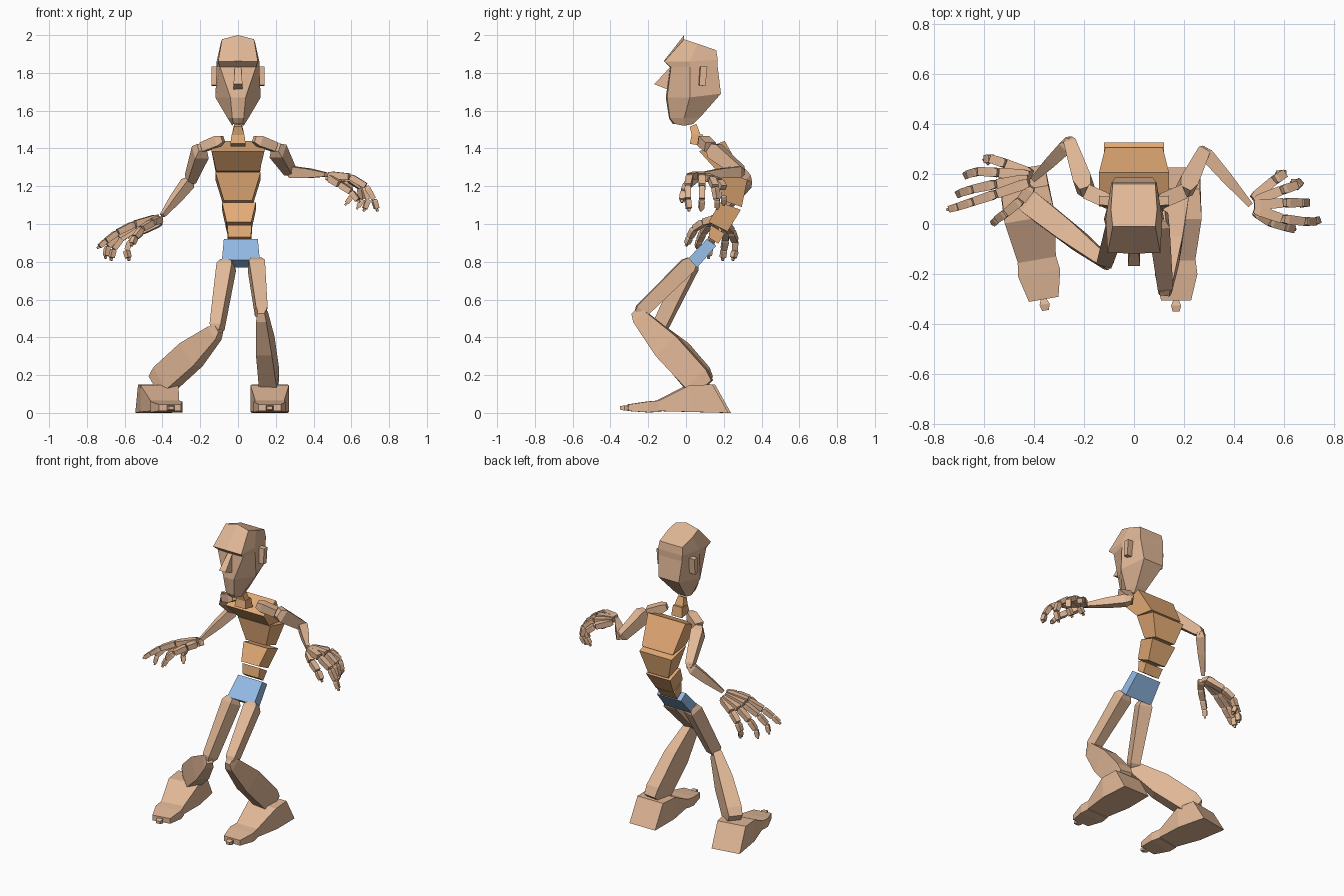
import bpy, bmesh
from math import sin, cos
from mathutils import Vector as V


def material(name, color):
    m = bpy.data.materials.new(name)
    m.diffuse_color = (*color, 1)
    return m


SKIN = material("skin", (0.76, 0.48, 0.31))
TORSO = material("torso", (0.78, 0.41, 0.18))
BLUE = material("pelvis_blue", (0.30, 0.50, 0.80))


def loft(name, rings, mat=SKIN):
    """Closed flat-shaded solid through a stack of equal rings."""
    bm = bmesh.new()
    rows = [[bm.verts.new(p) for p in r] for r in rings]
    n = len(rows[0])
    for a, b in zip(rows, rows[1:]):
        for i in range(n):
            j = (i + 1) % n
            bm.faces.new((a[i], a[j], b[j], b[i]))
    bm.faces.new(rows[0])
    bm.faces.new(rows[-1])
    bmesh.ops.recalc_face_normals(bm, faces=bm.faces)
    me = bpy.data.meshes.new(name)
    bm.to_mesh(me)
    bm.free()
    me.materials.append(mat)
    ob = bpy.data.objects.new(name, me)
    bpy.context.collection.objects.link(ob)
    return ob


def bone(name, a, b, profile, mat=SKIN):
    """Four-sided limb from a to b; profile rows are (t, width, depth)."""
    a, b = V(a), V(b)
    d = (b - a).normalized()
    side = d.cross(V((0, 0, 1))).normalized()
    up = side.cross(d)
    rings = []
    for t, w, h in profile:
        c = a.lerp(b, t)
        rings.append([c + side * w * sx / 2 + up * h * sz / 2
                      for sx, sz in ((-1, -1), (1, -1), (1, 1), (-1, 1))])
    return loft(name, rings, mat)


def block(name, bf, bb, tf, tb, wb, wt, mat=TORSO, cx=0.0):
    """Torso block from a side profile (y, z) with bottom and top half widths."""
    def ring(f, k, w):
        return [(cx - w, *f), (cx + w, *f), (cx + w, *k), (cx - w, *k)]
    return loft(name, [ring(bf, bb, wb), ring(tf, tb, wt)], mat)


# Torso stack
block("pelvis", (.005, .81), (.06, .77), (.11, .92), (.16, .885), .10, .09, BLUE, .015)
block("waist", (.12, .93), (.17, .895), (.13, .995), (.205, .95), .06, .065, cx=.008)
block("abdomen", (.12, 1.01), (.22, .96), (.18, 1.115), (.29, 1.075), .065, .09, cx=.005)
block("rib_cage", (.19, 1.125), (.295, 1.09), (.17, 1.275), (.325, 1.235), .075, .12)
block("upper_chest", (.165, 1.28), (.305, 1.26), (.07, 1.385), (.205, 1.44), .115, .14)
block("neck", (.02, 1.425), (.10, 1.41), (.03, 1.475), (.09, 1.475), .04, .034)
block("neck_top", (.03, 1.47), (.08, 1.465), (.02, 1.515), (.055, 1.53), .034, .02)


# Head: half rings of centre, front, side and back points, mirrored in x
def mirrored(c, f, s, b):
    half = [f, s, b]
    return [c] + half + [(-x, y, z) for x, y, z in reversed(half)]


loft("head", [
    mirrored((0, -.07, 1.53), (.025, -.06, 1.53), (.03, -.01, 1.52), (.03, .04, 1.53)),
    mirrored((0, -.09, 1.56), (.03, -.085, 1.56), (.055, -.01, 1.56), (.04, .075, 1.565)),
    mirrored((0, -.107, 1.67), (.04, -.10, 1.67), (.12, .02, 1.67), (.075, .185, 1.69)),
    mirrored((0, -.085, 1.83), (.095, -.08, 1.83), (.113, .02, 1.83), (.088, .168, 1.83)),
    mirrored((0, -.118, 1.862), (.105, -.115, 1.86), (.113, .02, 1.86), (.09, .168, 1.87)),
    mirrored((0, -.01, 2.0), (.085, -.01, 1.978), (.092, .06, 1.955), (.085, .16, 1.92)),
])
loft("nose", [
    [(-.016, -.08, 1.835), (.016, -.08, 1.835), (.016, -.07, 1.81), (-.016, -.07, 1.81)],
    [(-.024, -.168, 1.74), (.024, -.168, 1.74), (.024, -.09, 1.71), (-.024, -.09, 1.71)],
])
for side, s in (("left", 1), ("right", -1)):
    loft(side + "_ear", [
        [(s * x, y + dy, z) for y, z in ((.065, 1.735), (.098, 1.73), (.108, 1.835), (.072, 1.835))]
        for x, dy in ((.09, 0), (.14, .005))])

# Arms: clavicle, upper arm, forearm
ARMS = {
    "left": [(.085, .08, 1.45), (.2, .13, 1.405), (.278, .29, 1.275), (.465, .075, 1.262)],
    "right": [(-.08, .08, 1.45), (-.19, .13, 1.405), (-.255, .325, 1.23), (-.4, .18, 1.045)],
}
for side, (c, sh, el, wr) in ARMS.items():
    bone(side + "_clavicle", c, sh, [(0, .035, .035), (.25, .06, .055), (.95, .06, .05)])
    bone(side + "_upper_arm", sh, el, [(0, .045, .05), (.15, .075, .085), (.95, .05, .06), (1.05, .03, .03)])
    bone(side + "_forearm", el, wr, [(-.05, .03, .03), (.08, .055, .06), (.5, .045, .05), (1, .022, .022)])

# Hands: joint chains from wrist to tip
HANDS = {
    "left": {
        "index": [(.48, .06, 1.26), (.595, .02, 1.25), (.68, .01, 1.2), (.72, .01, 1.13), (.735, .015, 1.08)],
        "middle": [(.48, .075, 1.26), (.6, .085, 1.25), (.67, .085, 1.2), (.69, .085, 1.13), (.67, .08, 1.08)],
        "ring": [(.48, .09, 1.255), (.59, .135, 1.24), (.65, .155, 1.195), (.66, .165, 1.13), (.635, .165, 1.09)],
        "little": [(.475, .1, 1.25), (.56, .175, 1.225), (.6, .2, 1.19), (.6, .2, 1.145), (.575, .2, 1.11)],
        "thumb": [(.485, .05, 1.245), (.54, .01, 1.21), (.6, -.01, 1.17), (.635, -.02, 1.125)],
    },
    "right": {
        "index": [(-.42, .165, 1.035), (-.55, .12, 1.0), (-.64, .09, .955), (-.7, .07, .91), (-.735, .06, .88)],
        "middle": [(-.42, .18, 1.03), (-.55, .16, .99), (-.64, .14, .935), (-.69, .125, .88), (-.7, .12, .83)],
        "ring": [(-.415, .195, 1.02), (-.54, .205, .975), (-.62, .21, .92), (-.66, .2, .865), (-.67, .195, .82)],
        "little": [(-.41, .2, 1.01), (-.51, .24, .96), (-.57, .26, .91), (-.59, .26, .86), (-.58, .25, .82)],
        "thumb": [(-.41, .15, 1.025), (-.45, .095, 1.01), (-.51, .045, .975), (-.545, .02, .93), (-.56, .005, .895)],
    },
}
for side, fingers in HANDS.items():
    for finger, pts in fingers.items():
        last = len(pts) - 2
        for i in range(last + 1):
            w = .042 - .004 * i
            bone(f"{side}_{finger}_{i + 1}", pts[i], pts[i + 1],
                 [(0, w * .75, w * .7), (.2, w, w * .9), (.95, w * .9, w * .8)])
        a, b = V(pts[last]), V(pts[-1])
        bone(f"{side}_{finger}_tip", b, b + (b - a).normalized() * .014, [(0, .014, .014), (1, .011, .011)])

# Legs: thigh, knee and shin (hip, knee, ankle)
LEGS = {
    "left": [(.095, .03, .8), (.125, -.255, .52), (.168, .085, .15)],
    "right": [(-.058, .03, .8), (-.115, -.15, .43), (-.41, .08, .16)],
}
for side, (hip, knee, ankle) in LEGS.items():
    bone(side + "_thigh", hip, knee, [(0, .06, .06), (.07, .085, .085), (.93, .062, .075), (1, .04, .045)])
    bone(side + "_shin", knee, ankle,
         [(-.05, .04, .04), (.03, .055, .085), (.45, .085, .15), (.92, .095, .145), (1.04, .085, .11)])

# Feet: local cross-sections along y as (y, half width, bottom z, top z)
FEET = {"left": (.168, 0.0, 0), "right": (-.412, 0.0, .17)}
for side, (cx, cy, ang) in FEET.items():
    def section(y, w, z0, z1, y1=None):
        pts = ((-w, y, z0), (w, y, z0), (w, y if y1 is None else y1, z1), (-w, y if y1 is None else y1, z1))
        return [(cx + x * cos(ang) - q * sin(ang), cy + x * sin(ang) + q * cos(ang), z) for x, q, z in pts]
    loft(side + "_foot", [section(.225, .095, 0, .15, .14), section(.03, .102, .005, .147, .02),
                          section(-.155, .075, .01, .06)])
    loft(side + "_toes", [section(-.145, .078, .005, .065), section(-.2, .085, .003, .06),
                          section(-.305, .06, .01, .045)])
    loft(side + "_toe_tip", [section(-.305, .012, .015, .035), section(-.325, .02, .012, .04),
                             section(-.35, .014, .018, .035)])
